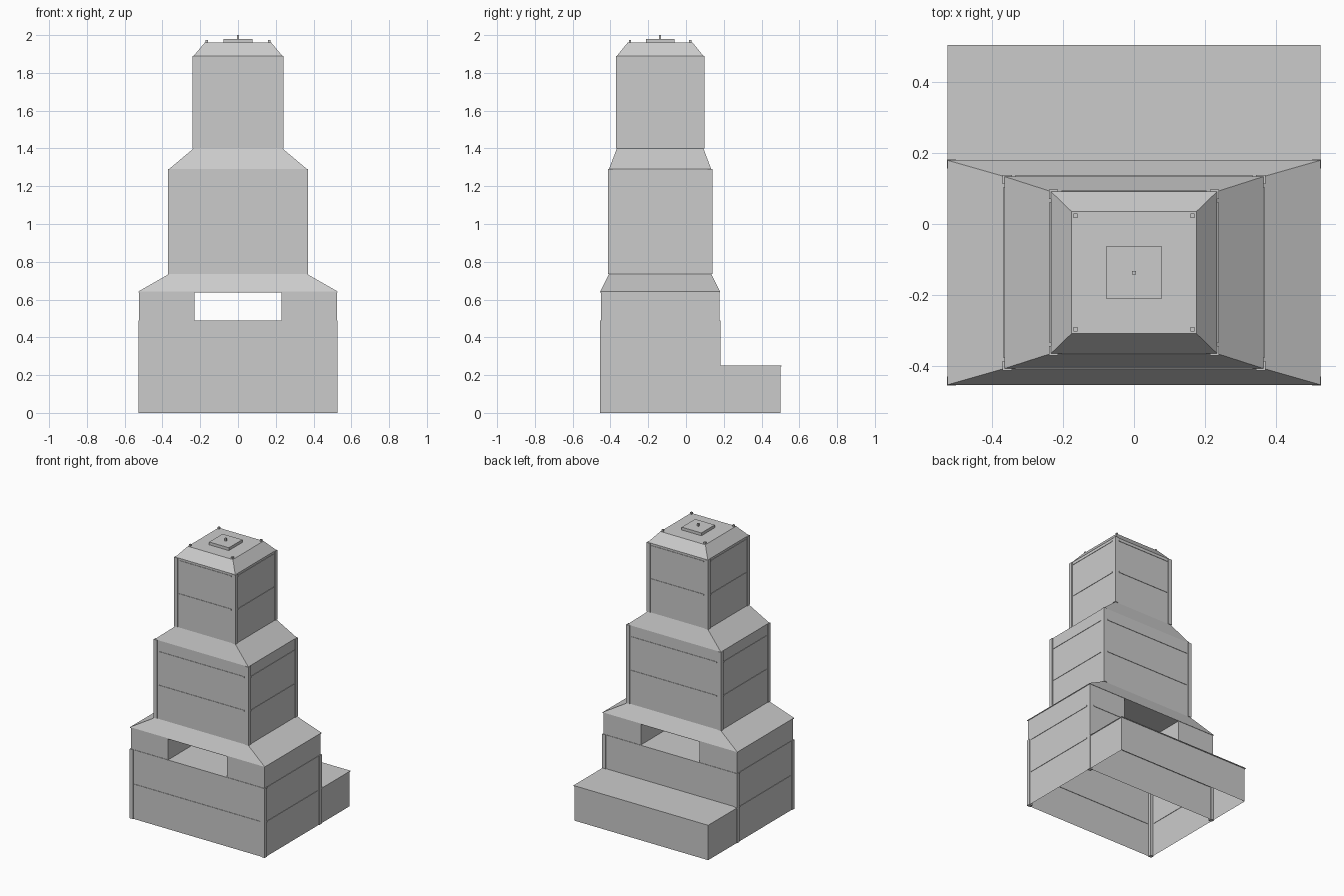
import bpy
import bmesh

if "Cube" in bpy.data.objects:
    bpy.data.objects.remove(bpy.data.objects["Cube"])

GREY = (0.6, 0.6, 0.6, 1)
mat = bpy.data.materials.new("concrete grey")
mat.use_nodes = True
mat.diffuse_color = GREY
mat.node_tree.nodes["Principled BSDF"].inputs["Base Color"].default_value = GREY

CY = -0.137  # centre line of the tower in y


def finish(name, bm):
    bmesh.ops.recalc_face_normals(bm, faces=bm.faces)
    mesh = bpy.data.meshes.new(name)
    bm.to_mesh(mesh)
    bm.free()
    mesh.materials.append(mat)
    obj = bpy.data.objects.new(name, mesh)
    bpy.context.collection.objects.link(obj)
    return obj


def add_frustum(bm, bottom, top, z0, z1, x=0, y=CY):
    """Four-sided block; bottom and top are half sizes (x, y)."""
    verts = bmesh.ops.create_cube(bm, size=2)["verts"]
    for v in verts:
        hx, hy = top if v.co.z > 0 else bottom
        v.co = (x + v.co.x * hx, y + v.co.y * hy, z1 if v.co.z > 0 else z0)


def block(name, bottom, top, z0, z1, x=0, y=CY):
    bm = bmesh.new()
    add_frustum(bm, bottom, top, z0, z1, x, y)
    return finish(name, bm)


def drop_faces(bm, direction):
    bm.normal_update()
    faces = [f for f in bm.faces if sum(a * b for a, b in zip(f.normal, direction)) > 0.9
             and (direction[2] == 0 or f.calc_center_median().z < 0.01)]
    bmesh.ops.delete(bm, geom=faces, context="FACES")


def corner_posts(name, half, z0, z1):
    bm = bmesh.new()
    for sx in (-1, 1):
        for sy in (-1, 1):
            add_frustum(bm, (0.013, 0.013), (0.013, 0.013), z0, z1,
                        sx * (half[0] - 0.008), CY + sy * (half[1] - 0.008))
    finish(name, bm)


def floor_bands(name, half, levels):
    hx, hy = half
    bm = bmesh.new()
    for z in levels:
        for s in (-1, 1):
            size = (hx - 0.03, 0.003)
            add_frustum(bm, size, size, z, z + 0.008, 0, CY + s * hy)
            size = (0.003, hy - 0.03)
            add_frustum(bm, size, size, z, z + 0.008, s * hx, CY)
    finish(name, bm)


LOW, MID, HIGH, CAP = (0.523, 0.314), (0.366, 0.271), (0.235, 0.229), (0.176, 0.172)
EAVE = (0.527, 0.317)

# Base block: notched profile swept front to back, hollow underneath
bm = bmesh.new()
half_profile = [(LOW[0], 0), (LOW[0], 0.64), (0.23, 0.64), (0.23, 0.49)]
profile = half_profile + [(-x, z) for x, z in reversed(half_profile)]
face = bm.faces.new([bm.verts.new((x, CY - LOW[1], z)) for x, z in profile])
swept = bmesh.ops.extrude_face_region(bm, geom=[face], use_keep_orig=True)["geom"]
bmesh.ops.translate(bm, vec=(0, 2 * LOW[1], 0),
                    verts=[g for g in swept if isinstance(g, bmesh.types.BMVert)])
bmesh.ops.recalc_face_normals(bm, faces=bm.faces)
drop_faces(bm, (0, 0, -1))
finish("base_block", bm)

# Rear annex: hollow shell with a thin roof lip
back = CY + LOW[1]
bm = bmesh.new()
size = (LOW[0], 0.161)
add_frustum(bm, size, size, 0, 0.245, 0, back + size[1])
drop_faces(bm, (0, 0, -1))
drop_faces(bm, (0, -1, 0))
finish("rear_annex", bm)
lip = (EAVE[0], 0.164)
block("annex_roof", lip, lip, 0.245, 0.25, 0, back + lip[1])

# Tiers and sloping roofs
block("lower_eave", EAVE, EAVE, 0.638, 0.643)
block("lower_roof", EAVE, MID, 0.643, 0.735)
block("middle_tier", MID, MID, 0.735, 1.29)
block("middle_roof", MID, HIGH, 1.29, 1.4)
block("upper_tier", HIGH, HIGH, 1.4, 1.89)
block("upper_roof", HIGH, CAP, 1.89, 1.96)

# Corner trim and storey bands
for name, half, z0, z1, levels in (
        ("base", LOW, 0, 0.49, (0.24, 0.482)),
        ("middle", MID, 0.735, 1.29, (0.967, 1.205)),
        ("upper", HIGH, 1.4, 1.89, (1.632, 1.867))):
    corner_posts(name + "_corner_posts", half, z0, z1)
    floor_bands(name + "_floor_bands", half, levels)

# Rooftop pad, mast and corner lamps
block("roof_pad", (0.077, 0.075), (0.077, 0.075), 1.96, 1.98)
block("roof_mast", (0.005, 0.005), (0.005, 0.005), 1.98, 2.0)
bm = bmesh.new()
for sx in (-1, 1):
    for sy in (-1, 1):
        add_frustum(bm, (0.006, 0.006), (0.006, 0.006), 1.96, 1.973,
                    sx * 0.165, CY + sy * 0.16)
finish("corner_lamps", bm)
